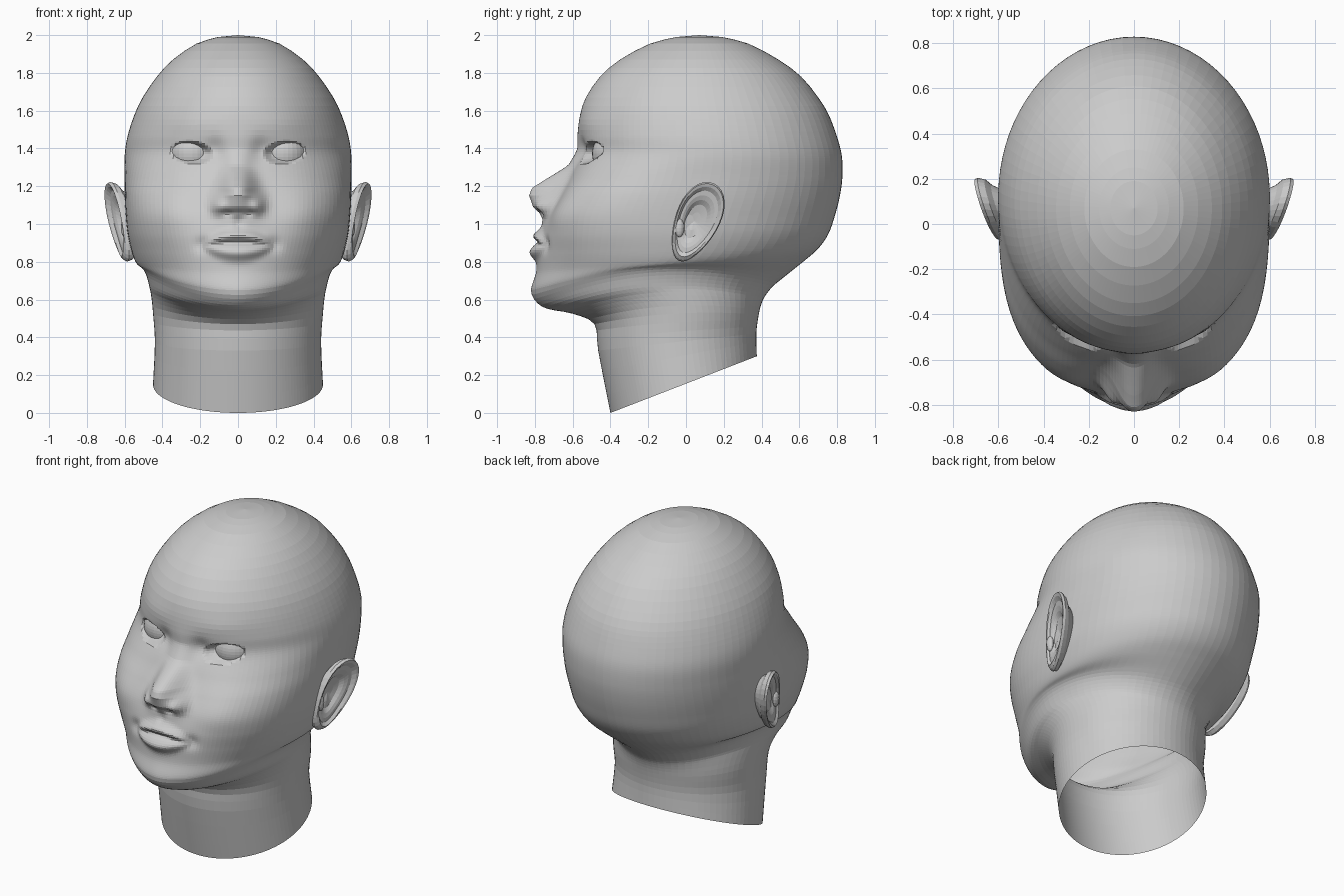
import bpy
import bmesh
from math import sin, cos, exp, tau

cube = bpy.data.objects.get("Cube")
if cube:
    bpy.data.objects.remove(cube, do_unlink=True)

grey = bpy.data.materials.new("plain grey")
grey.use_nodes = True
grey.diffuse_color = (0.6, 0.6, 0.6, 1)
grey.node_tree.nodes["Principled BSDF"].inputs["Base Color"].default_value = (0.6, 0.6, 0.6, 1)


def finish(bm, name, mirrored=False):
    """Turn a bmesh into a named object, optionally mirrored across x."""
    bmesh.ops.recalc_face_normals(bm, faces=bm.faces)
    mesh = bpy.data.meshes.new(name)
    bm.to_mesh(mesh)
    bm.free()
    mesh.materials.append(grey)
    obj = bpy.data.objects.new(name, mesh)
    bpy.context.collection.objects.link(obj)
    if mirrored:
        obj.modifiers.new("mirror", 'MIRROR')
    return obj


def bridge(bm, rings):
    """Join successive closed rings of vertices with quads."""
    for low, high in zip(rings, rings[1:]):
        for i in range(len(low)):
            j = (i + 1) % len(low)
            bm.faces.new((low[i], low[j], high[j], high[i]))


def cap(bm, ring, point):
    """Close a ring with a fan of triangles."""
    tip = bm.verts.new(point)
    for i in range(len(ring)):
        bm.faces.new((ring[i], ring[(i + 1) % len(ring)], tip))


def spline(a, b, c, d, t):
    """Catmull-Rom blend between b and c."""
    return [0.5 * (2 * q + (r - p) * t + (2 * p - 5 * q + 4 * r - s) * t ** 2
                   + (3 * q - p - 3 * r + s) * t ** 3)
            for p, q, r, s in zip(a, b, c, d)]


def ramp(points, v):
    """Piecewise lookup with eased steps, points sorted by rising v."""
    if v <= points[0][0]:
        return points[0][1]
    for (v0, a), (v1, b) in zip(points, points[1:]):
        if v <= v1:
            return a + (b - a) * (v - v0) / (v1 - v0)
    return points[-1][1]


def bump(x, z, cx, cz, sx, sz):
    return exp(-((x - cx) / sx) ** 2 - ((z - cz) / sz) ** 2)


NOSE = [(0.96, 0), (1.03, 0.03), (1.06, 0.06), (1.09, 0.11), (1.15, 0.165),
        (1.19, 0.172), (1.23, 0.13), (1.31, 0.03), (1.4, 0)]
NOSE_WIDTH = [(1.05, 0.11), (1.16, 0.095), (1.3, 0.07), (1.4, 0.06)]


def relief(x, z):
    """How far the facial features stand out from the plain head."""
    x = abs(x)
    # nose ridge, wings and nostrils
    out = ramp(NOSE, z) * exp(-(x / ramp(NOSE_WIDTH, z)) ** 2.4)
    out += 0.045 * bump(x, z, 0.105, 1.1, 0.04, 0.045)
    out -= 0.015 * bump(x, z, 0.055, 1.055, 0.025, 0.016)
    # cheeks, muzzle and the groove above the lips
    out += 0.015 * bump(x, z, 0.34, 1.06, 0.12, 0.14)
    out += 0.036 * bump(x, z, 0, 0.9, 0.2, 0.12)
    out -= 0.01 * bump(x, z, 0, 1.0, 0.025, 0.03)
    # lips, thinning towards the corners
    lip = max(0, 1 - (x / 0.19) ** 2)
    bent = z + 0.6 * x * x - 0.905
    out += 0.034 * lip * exp(-((bent - 0.038 * lip) / (0.01 + 0.024 * lip)) ** 2)
    out += 0.038 * lip * exp(-((bent + 0.055 * lip) / (0.012 + 0.028 * lip)) ** 2)
    out -= 0.016 * lip * exp(-(bent / 0.013) ** 2)
    out -= 0.018 * bump(x, z, 0.19, 0.89, 0.04, 0.04)
    # brow, eye socket, eyelids and eye opening
    out += 0.008 * bump(x, z, 0.26, 1.53, 0.14, 0.06)
    out -= 0.028 * bump(x, z, 0.22, 1.39, 0.13, 0.08)
    out -= 0.02 * bump(x, z, 0.12, 1.39, 0.05, 0.06)
    out += 0.018 * bump(x, z, 0.25, 1.4, 0.11, 0.07)
    tilt = z - 0.08 * (x - 0.245)
    almond = 1 - ((x - 0.245) / 0.108) ** 2 - ((tilt - 1.377) / 0.06) ** 2
    return out - 0.05 * min(1, max(0, almond * 1.6))


# Head and neck: tilted rings given by front y, z, back y, z,
# half width and squareness of the front
KEYS = [
    (-.40, 0, .375, .30, .45, 2),
    (-.465, .33, .372, .42, .44, 2),
    (-.485, .47, .385, .52, .45, 2),
    (-.60, .525, .40, .58, .46, 1.9),
    (-.73, .55, .42, .62, .47, 1.8),
    (-.79, .585, .46, .67, .485, 1.75),
    (-.82, .65, .52, .72, .51, 1.8),
    (-.785, .75, .62, .80, .54, 2),
    (-.76, .85, .70, .87, .565, 2.3),
    (-.74, .95, .755, .95, .585, 2.6),
    (-.715, 1.05, .79, 1.05, .595, 2.8),
    (-.665, 1.15, .815, 1.15, .60, 2.8),
    (-.615, 1.25, .828, 1.25, .60, 2.5),
    (-.58, 1.37, .825, 1.36, .60, 2.05),
    (-.575, 1.47, .80, 1.46, .585, 2),
    (-.56, 1.58, .755, 1.58, .548, 2),
    (-.53, 1.67, .70, 1.67, .505, 2),
    (-.455, 1.78, .61, 1.78, .43, 2),
    (-.35, 1.87, .49, 1.87, .345, 2),
    (-.19, 1.955, .33, 1.955, .22, 2),
    (-.05, 1.99, .19, 1.99, .105, 2),
]
COLUMNS = 120


def head_ring(bm, key):
    yf, zf, yb, zb, width, square = key
    middle = (yf + yb) / 2
    jaw_rise = 0.1 * exp(-((zf - 0.6) / 0.12) ** 2)
    ring = []
    for i in range(COLUMNS):
        s = tau * i / COLUMNS
        t = s - 0.65 * sin(s)         # columns crowd towards the face
        n = square if cos(t) > 0 else 2
        r = (abs(sin(t)) ** n + abs(cos(t)) ** n) ** (-1 / n)
        x = width * r * sin(t)
        y = middle + (yf - middle) * r * cos(t)
        z = zf + (zb - zf) * (y - yf) / (yb - yf) + jaw_rise * sin(t) ** 2
        if cos(t) > 0.2:
            y -= relief(x, z)
        ring.append(bm.verts.new((x, y, z)))
    return ring


bm = bmesh.new()
rings = []
for k in range(len(KEYS) - 1):
    z = KEYS[k][1]
    steps = 3 if z < 0.6 else 9 if z < 1.45 else 4 if z < 1.5 else 2
    around = [KEYS[min(max(k + d, 0), len(KEYS) - 1)] for d in (-1, 0, 1, 2)]
    rings += [head_ring(bm, spline(*around, i / steps)) for i in range(steps)]
rings.append(head_ring(bm, KEYS[-1]))
bridge(bm, rings)
cap(bm, rings[-1], (0, 0.07, 2))
finish(bm, "head_and_neck")

# Eyeballs
bm = bmesh.new()
bmesh.ops.create_uvsphere(bm, u_segments=32, v_segments=24, radius=0.13)
bmesh.ops.translate(bm, verts=bm.verts, vec=(0.24, -0.367, 1.372))
finish(bm, "eyes", mirrored=True)

# Ears: egg-shaped rings following a rim profile of (radius, height)
RIM = [(0.6, -0.1), (0.8, -0.04), (0.95, -0.02), (1, 0.008), (0.96, 0.024),
       (0.88, 0.02), (0.78, 0.004), (0.66, 0.002), (0.54, -0.006),
       (0.42, -0.022), (0.22, -0.028)]
LEAN = 0.42


def ear_point(radius, height, angle):
    u = radius * 0.115 * cos(angle) * (1 + 0.2 * sin(angle))
    v = radius * 0.225 * sin(angle)
    if radius < 0.9:                  # the bowl sits forward, the lobe is full
        u -= 0.015 * (0.9 - radius)
        if height > -0.03:
            height += 0.016 * max(0, -sin(angle)) ** 2
    y = u * cos(LEAN) + v * sin(LEAN)
    z = v * cos(LEAN) - u * sin(LEAN)
    return (0.625 + height + 0.3 * y + 0.12 * z, 0.055 + y, 1.01 + z)


bm = bmesh.new()
rings = [[bm.verts.new(ear_point(r, h, tau * i / 32)) for i in range(32)] for r, h in RIM]
bridge(bm, rings)
cap(bm, rings[-1], ear_point(0, -0.03, 0))
finish(bm, "ears", mirrored=True)

# Small flap in front of each ear opening
bm = bmesh.new()
bmesh.ops.create_uvsphere(bm, u_segments=12, v_segments=8, radius=1)
bmesh.ops.scale(bm, verts=bm.verts, vec=(0.02, 0.025, 0.05))
bmesh.ops.translate(bm, verts=bm.verts, vec=(0.6, -0.035, 0.98))
finish(bm, "ear_flaps", mirrored=True)
